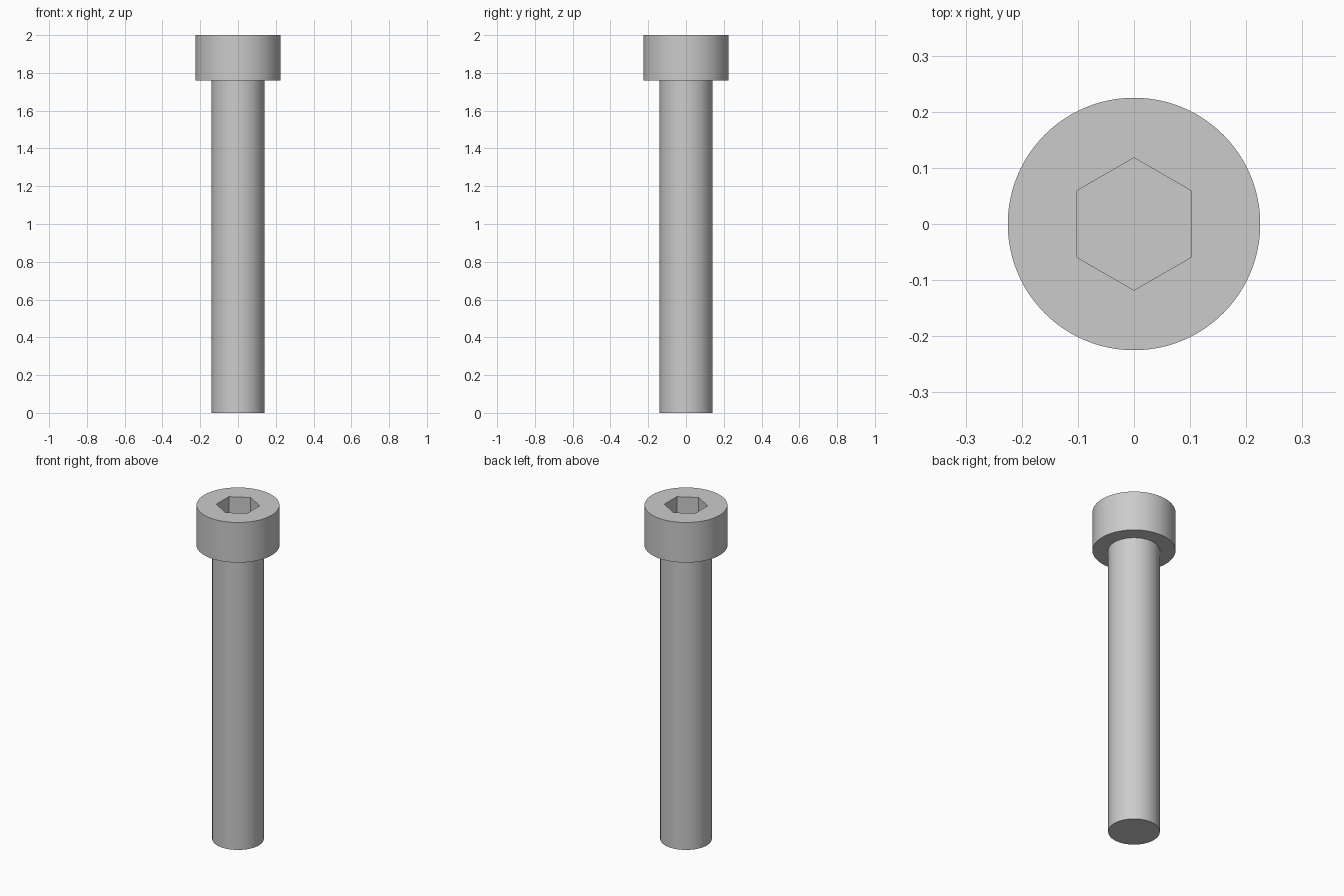
import bpy
import bmesh
from math import sin, cos, pi, radians

cube = bpy.data.objects.get("Cube")
if cube:
    bpy.data.objects.remove(cube, do_unlink=True)

SIDES = 96
SHAFT_R, HEAD_R, SOCKET_R = 0.14, 0.225, 0.118
HEAD_Z, TOP_Z, SOCKET_DEPTH = 1.76, 2.0, 0.12

steel = bpy.data.materials.new("grey_steel")
steel.use_nodes = True
colour = (0.6, 0.6, 0.6, 1)
steel.diffuse_color = colour
steel.node_tree.nodes["Principled BSDF"].inputs["Base Color"].default_value = colour


def ring(bm, radius, z, sides=SIDES):
    """Counter-clockwise ring of vertices, first one towards the back."""
    angles = [pi / 2 + 2 * pi * i / sides for i in range(sides)]
    return [bm.verts.new((radius * cos(a), radius * sin(a), z)) for a in angles]


def band(bm, a, b):
    """Quads joining two rings with equal vertex counts."""
    n = len(a)
    for i in range(n):
        j = (i + 1) % n
        bm.faces.new((a[i], a[j], b[j], b[i]))


def finish(bm, name):
    mesh = bpy.data.meshes.new(name)
    bm.to_mesh(mesh)
    bm.free()
    mesh.materials.append(steel)
    obj = bpy.data.objects.new(name, mesh)
    bpy.context.collection.objects.link(obj)
    bpy.ops.object.select_all(action="DESELECT")
    obj.select_set(True)
    bpy.context.view_layer.objects.active = obj
    bpy.ops.object.shade_smooth_by_angle(angle=radians(30))


# Plain round shaft with a flat end
bm = bmesh.new()
end = ring(bm, SHAFT_R, 0)
band(bm, end, ring(bm, SHAFT_R, HEAD_Z))
bm.faces.new(end[::-1])
finish(bm, "shaft")

# Cylindrical head: underside shoulder and outer wall
bm = bmesh.new()
neck = ring(bm, SHAFT_R, HEAD_Z)
shoulder = ring(bm, HEAD_R, HEAD_Z)
rim = ring(bm, HEAD_R, TOP_Z)
band(bm, neck, shoulder)
band(bm, shoulder, rim)

# Flat top around the hexagonal opening, one face per hexagon side
opening = ring(bm, SOCKET_R, TOP_Z, 6)
step = SIDES // 6
for i in range(6):
    arc = [rim[(i * step + k) % SIDES] for k in range(step + 1)]
    bm.faces.new([opening[i]] + arc + [opening[(i + 1) % 6]])

# Socket walls and floor
floor = ring(bm, SOCKET_R, TOP_Z - SOCKET_DEPTH, 6)
band(bm, opening, floor)
bm.faces.new(floor)
finish(bm, "head")
